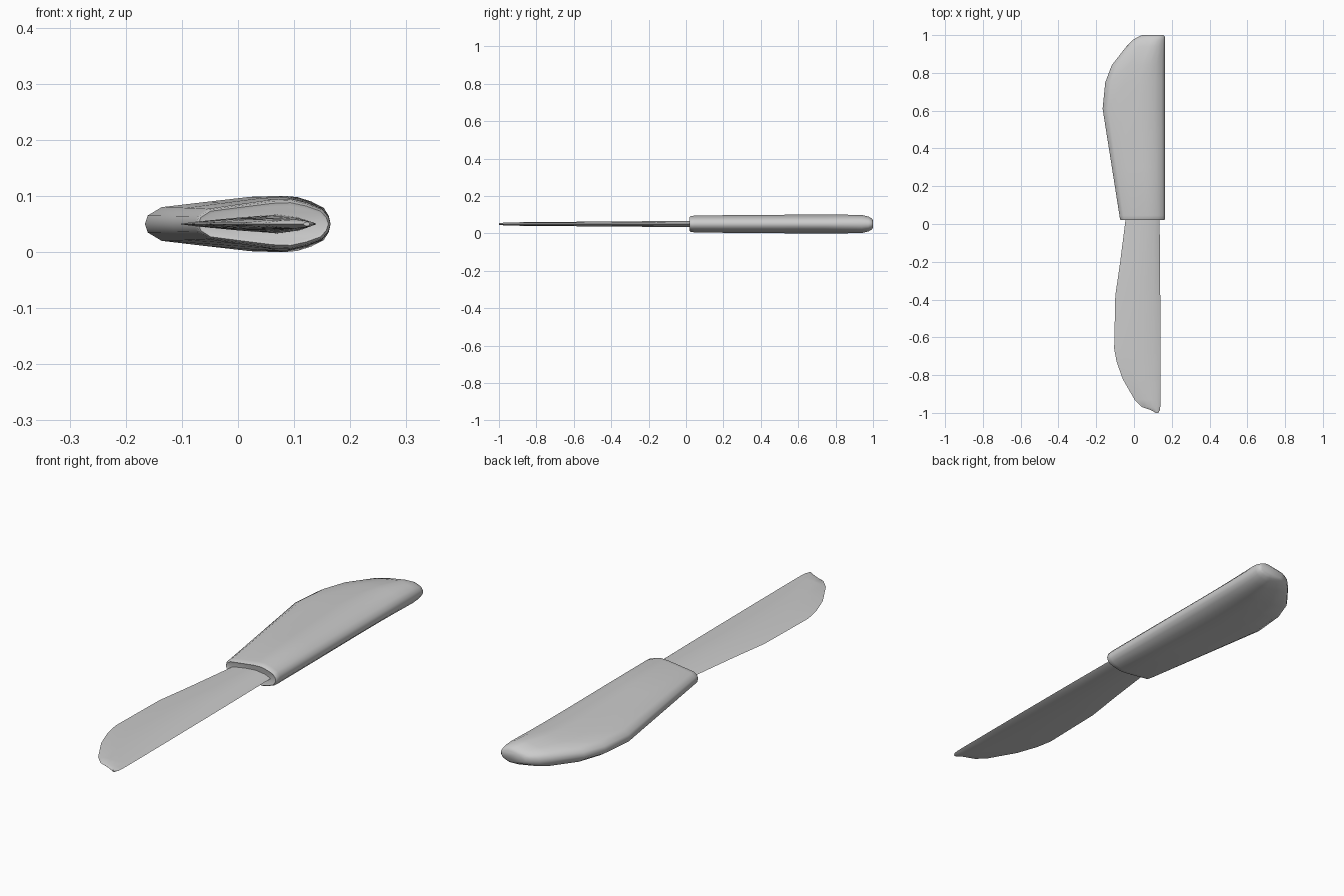
import bpy, bmesh

if "Cube" in bpy.data.objects:
    bpy.data.objects.remove(bpy.data.objects["Cube"])

ZC = 0.05  # mid-plane height


def loft(name, profile, stations):
    """Skin mirrored half-profile (width fraction, height fraction) through
    stations (y, left x, right x, half thickness) and cap both ends."""
    ring = profile + [(t, -h) for t, h in reversed(profile[1:-1])]
    bm = bmesh.new()
    rows = []
    for y, left, right, half in stations:
        rows.append([bm.verts.new((left + t * (right - left), y, ZC + h * half))
                     for t, h in ring])
    n = len(ring)
    for a, b in zip(rows, rows[1:]):
        for i in range(n):
            j = (i + 1) % n
            bm.faces.new((a[i], a[j], b[j], b[i]))
    bm.faces.new(rows[0])
    bm.faces.new(rows[-1])
    bmesh.ops.recalc_face_normals(bm, faces=bm.faces)
    mesh = bpy.data.meshes.new(name)
    bm.to_mesh(mesh)
    bm.free()
    obj = bpy.data.objects.new(name, mesh)
    bpy.context.collection.objects.link(obj)
    bpy.ops.object.select_all(action='DESELECT')
    obj.select_set(True)
    bpy.context.view_layer.objects.active = obj
    bpy.ops.object.shade_smooth_by_angle(angle=0.8)
    return obj


# Handle: fat rounded section, straight back, belly on the left
loft("handle",
     [(0, 0), (.015, .3), (.09, .6), (.32, .78), (.57, .97), (.71, 1),
      (.83, .84), (.94, .6), (.985, .3), (1, 0)],
     [(.022, -.065, .157, .032), (.020, -.070, .161, .038),
      (.026, -.074, .165, .042), (.045, -.077, .165, .045),
      (.30, -.117, .165, .048), (.61, -.166, .165, .05),
      (.75, -.152, .165, .05), (.84, -.118, .165, .05),
      (.94, -.040, .165, .048), (.975, -.006, .165, .040),
      (.992, .024, .163, .031), (1.0, .044, .155, .020)])

# Blade: thin lens section, straight spine, curved cutting edge on the left
loft("blade",
     [(0, 0), (.12, .35), (.4, .82), (.63, 1), (.85, .7), (.97, .22), (1, 0)],
     [(-1.0, .116, .128, .004), (-.985, .088, .137, .006),
      (-.968, .040, .139, .008), (-.93, .003, .140, .009),
      (-.82, -.060, .140, .010), (-.73, -.092, .140, .011),
      (-.66, -.105, .140, .0115), (-.38, -.099, .139, .0135),
      (-.20, -.073, .138, .015), (.06, -.040, .135, .017)])
